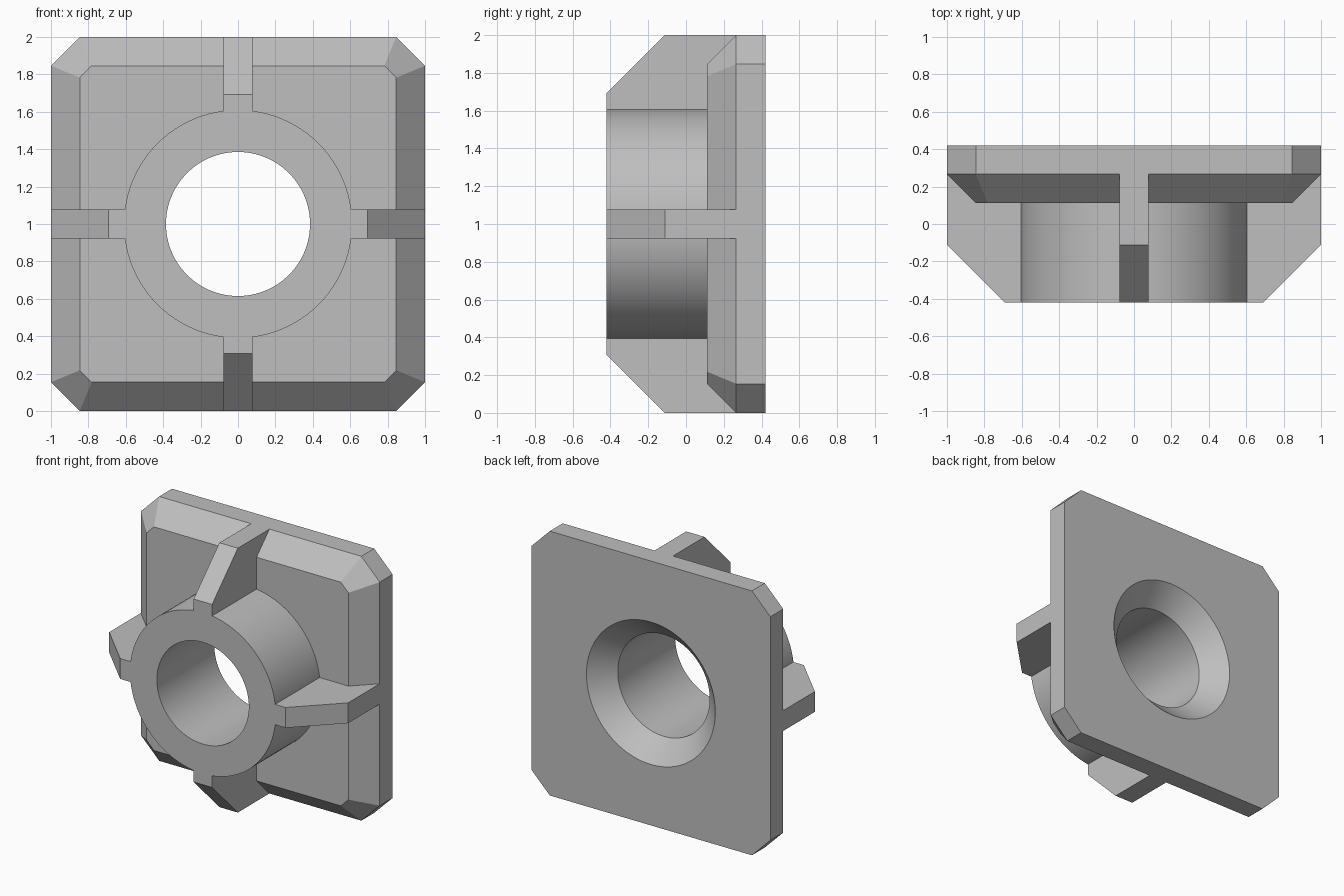
import bpy
import bmesh
from math import cos, sin, tan, pi, radians
from mathutils import Vector

cube = bpy.data.objects.get("Cube")
if cube:
    bpy.data.objects.remove(cube, do_unlink=True)

MID = 1.0          # height of the bore axis
FRONT, BACK = -0.42, 0.42
CHAMFER = 0.154
BORE = 0.385
RIB = 0.077        # half thickness of a rib
SIDES = 96

grey = bpy.data.materials.new("grey")
grey.use_nodes = True
colour = (0.52, 0.52, 0.52, 1)
grey.diffuse_color = colour
grey.node_tree.nodes["Principled BSDF"].inputs["Base Color"].default_value = colour


def loft(name, rings):
    """Closed solid through a list of matching point rings."""
    bm = bmesh.new()
    loops = [[bm.verts.new(Vector(p) + Vector((0, 0, MID))) for p in r] for r in rings]
    n = len(loops[0])
    for a, b in zip(loops, loops[1:]):
        for i in range(n):
            j = (i + 1) % n
            bm.faces.new((a[i], a[j], b[j], b[i]))
    bm.faces.new(loops[0])
    bm.faces.new(loops[-1])
    bmesh.ops.recalc_face_normals(bm, faces=bm.faces[:])
    mesh = bpy.data.meshes.new(name)
    bm.to_mesh(mesh)
    bm.free()
    mesh.materials.append(grey)
    obj = bpy.data.objects.new(name, mesh)
    bpy.context.collection.objects.link(obj)
    return obj


def circle(r, y):
    return [(r * cos(2 * pi * i / SIDES), y, r * sin(2 * pi * i / SIDES))
            for i in range(SIDES)]


def octagon(inset, y):
    """Square with cut corners, every side moved in by the inset."""
    h = 1 - inset
    c = 1 - CHAMFER - inset * tan(pi / 8)
    return [(x, y, z) for x, z in ((h, -c), (h, c), (c, h), (-c, h),
                                   (-h, c), (-h, -c), (-c, -h), (c, -h))]


# Plate with chamfered front rim
plate = loft("flanged_hub", [octagon(0, BACK), octagon(0, BACK - CHAMFER),
                             octagon(CHAMFER, BACK - 2 * CHAMFER)])

# Round hub and crossed ribs
hub = loft("hub", [circle(0.61, FRONT), circle(0.61, 0.3)])
outline = [(-1, 0.35), (-1, -0.112), (-0.692, FRONT),
           (0.692, FRONT), (1, -0.112), (1, 0.35)]
side_ribs = loft("side_ribs", [[(u, y, t) for u, y in outline] for t in (-RIB, RIB)])
upright_ribs = loft("upright_ribs", [[(t, y, u) for u, y in outline] for t in (-RIB, RIB)])

# Bore with a countersink at the back
bore = loft("bore_cutter", [circle(BORE, FRONT - 0.2), circle(BORE, BACK - CHAMFER),
                            circle(BORE + CHAMFER + 0.1, BACK + 0.1)])
bore.hide_render = True

# Join the parts, then cut the bore
bpy.ops.object.select_all(action="DESELECT")
bpy.context.view_layer.objects.active = plate
plate.select_set(True)
for part in (hub, side_ribs, upright_ribs, bore):
    mod = plate.modifiers.new(part.name, "BOOLEAN")
    mod.operation = "DIFFERENCE" if part is bore else "UNION"
    mod.solver = "EXACT"
    mod.object = part
    bpy.ops.object.modifier_apply(modifier=mod.name)
    bpy.data.objects.remove(part, do_unlink=True)

bpy.ops.object.shade_smooth_by_angle(angle=radians(25))
